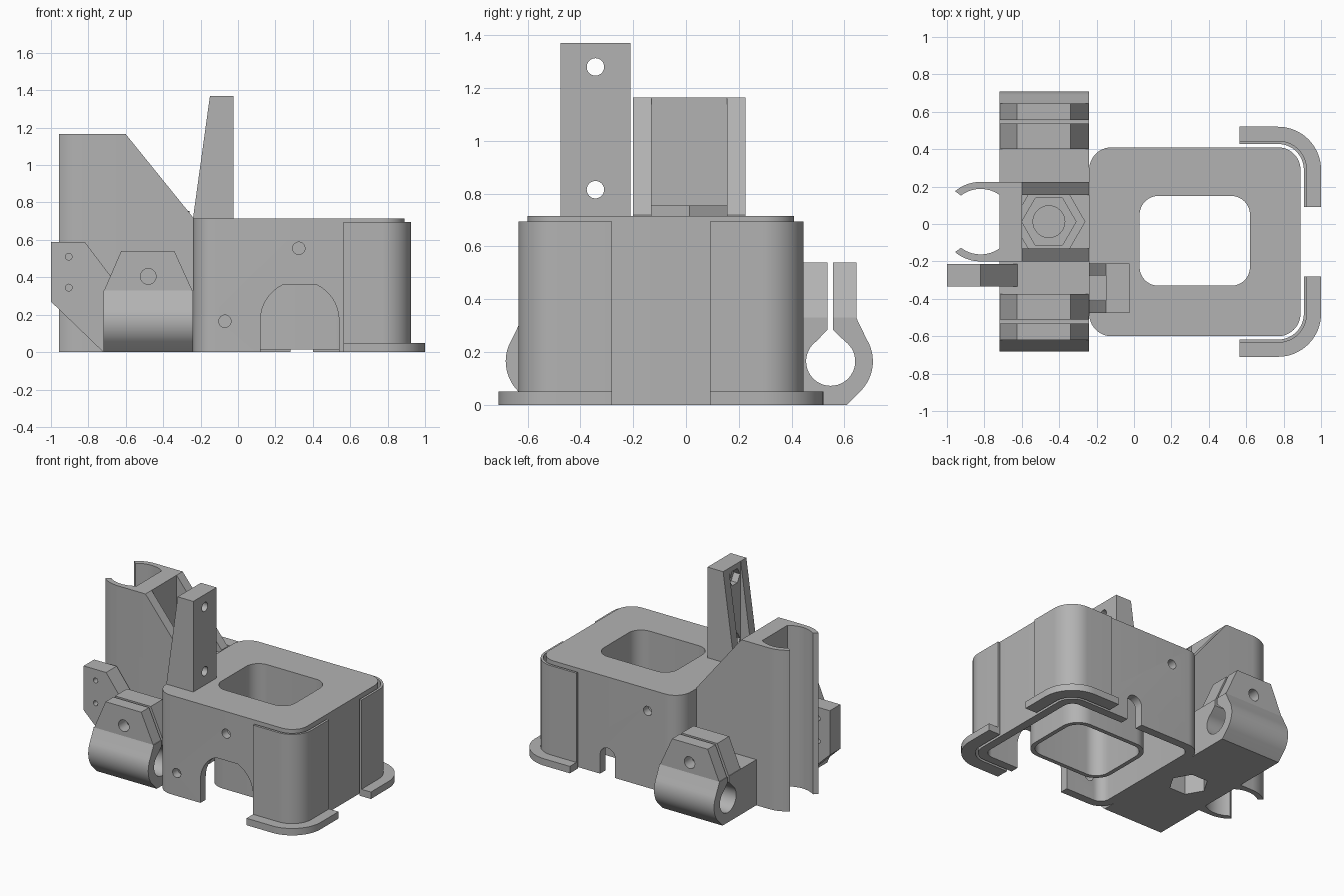
import bpy, bmesh
from math import sin, cos, radians

if "Cube" in bpy.data.objects:
    bpy.data.objects.remove(bpy.data.objects["Cube"])

GREY = (0.45, 0.45, 0.45, 1)
mat = bpy.data.materials.new("plain grey")
mat.use_nodes = True
mat.diffuse_color = GREY
mat.node_tree.nodes["Principled BSDF"].inputs["Base Color"].default_value = GREY


def arc(cx, cy, r, a0, a1, n=12):
    angles = [radians(a0 + (a1 - a0) * i / n) for i in range(n + 1)]
    return [(cx + r * cos(a), cy + r * sin(a)) for a in angles]


def circle(cx, cy, r, n=32):
    return arc(cx, cy, r, 0, 360, n)[:-1]


def rect(x0, x1, y0, y1):
    return [(x0, y0), (x1, y0), (x1, y1), (x0, y1)]


def round_rect(x0, x1, y0, y1, r):
    return (arc(x1 - r, y1 - r, r, 0, 90) + arc(x0 + r, y1 - r, r, 90, 180)
            + arc(x0 + r, y0 + r, r, 180, 270) + arc(x1 - r, y0 + r, r, 270, 360))


def prism(name, axis, pts, lo, hi):
    """Extrude a flat profile along one axis."""
    place = {"x": lambda p, t: (t, p[0], p[1]),
             "y": lambda p, t: (p[0], t, p[1]),
             "z": lambda p, t: (p[0], p[1], t)}[axis]
    bm = bmesh.new()
    ends = [[bm.verts.new(place(p, t)) for p in pts] for t in (lo, hi)]
    for loop in ends:
        bm.faces.new(loop)
    for i in range(len(pts)):
        j = (i + 1) % len(pts)
        bm.faces.new((ends[0][i], ends[0][j], ends[1][j], ends[1][i]))
    bmesh.ops.recalc_face_normals(bm, faces=bm.faces)
    mesh = bpy.data.meshes.new(name)
    bm.to_mesh(mesh)
    bm.free()
    mesh.materials.append(mat)
    ob = bpy.data.objects.new(name, mesh)
    bpy.context.collection.objects.link(ob)
    return ob


def cut(ob, axis, pts, lo, hi):
    """Subtract a prism and bake the result."""
    cutter = prism("cutter", axis, pts, lo, hi)
    cutter.hide_render = True
    mod = ob.modifiers.new("cut", "BOOLEAN")
    mod.operation, mod.solver, mod.object = "DIFFERENCE", "EXACT", cutter
    graph = bpy.context.evaluated_depsgraph_get()
    baked = bpy.data.meshes.new_from_object(ob.evaluated_get(graph))
    ob.modifiers.clear()
    ob.data = baked
    bpy.data.objects.remove(cutter)


# Hollow housing with arch, wire slot and screw holes
housing = prism("housing", "z", round_rect(-0.24, 0.89, -0.6, 0.41, 0.12), 0, 0.715)
cut(housing, "z", round_rect(-0.18, 0.83, -0.54, 0.35, 0.07), -0.1, 0.655)
well = round_rect(0.03, 0.62, -0.33, 0.15, 0.1)
cut(housing, "z", well, 0.5, 1)
arch = ([(0.12, -0.1)] + arc(0.33, 0.17, 0.21, 180, 115, 8)
        + arc(0.33, 0.17, 0.21, 65, 0, 8) + [(0.54, -0.1)])
cut(housing, "y", arch, -0.7, -0.45)
cut(housing, "y", [(0.28, -0.1), (0.4, -0.1)] + arc(0.34, 0.14, 0.06, 0, 180), 0.25, 0.5)
for x, z, y in ((0.325, 0.555, -0.6), (-0.07, 0.165, -0.6), (0.02, 0.555, 0.41)):
    cut(housing, "y", circle(x, z, 0.033), y - 0.1, y + 0.1)

# Inner tube of the housing
tube = prism("inner_tube", "z", round_rect(0, 0.65, -0.36, 0.18, 0.13), 0.015, 0.7)
cut(tube, "z", well, -0.1, 1)


# Corner guards with foot flanges
def guard_line(off):
    return [(0.565, 0.41 + off)] + arc(0.77, 0.29, 0.12 + off, 90, 0, 16) + [(0.89 + off, 0.09)]


def mirror_y(pts, centre):
    return [(x, 2 * centre - y) for x, y in pts]


for side in ("back", "front"):
    for part, outer, top in (("guard", 0.035, 0.695), ("foot", 0.11, 0.05)):
        pts = guard_line(0.018) + guard_line(outer)[::-1]
        if side == "front":
            pts = mirror_y(pts, -0.095)
        prism(f"{side}_corner_{part}", "z", pts, 0, top)

# Rod clamps, front and back, with split ears
MID = 0.0125


def across(pts, flip):
    return [(2 * MID - y, z) for y, z in pts] if flip else pts


for side, flip in (("back", False), ("front", True)):
    profile = ([(0.2, 0), (0.61, 0)] + arc(0.548, 0.165, 0.16, -42, 32)
               + [(0.645, 0.33), (0.2, 0.33)])
    body = prism(f"{side}_clamp", "x", across(profile, flip), -0.72, -0.24)
    y0, y1 = sorted(y for y, _ in across([(0.4, 0), (0.645, 0)], flip))
    trapezoid = [(-0.72, 0.32), (-0.24, 0.32), (-0.34, 0.54), (-0.625, 0.54)]
    ears = prism(f"{side}_clamp_ears", "y", trapezoid, y0, y1)
    keyhole = (arc(0.548, 0.165, 0.093, 125, 415, 36)
               + [(0.556, 0.285), (0.556, 0.7), (0.536, 0.7), (0.536, 0.285)])
    for ob in (body, ears):
        cut(ob, "x", across(keyhole, flip), -0.9, 0)
    cut(ears, "y", circle(-0.48, 0.405, 0.042), y0 - 0.1, y1 + 0.1)

# Central base with nut pockets
base = prism("base_block", "z", rect(-0.65, -0.22, -0.2, 0.225), 0, 0.7)
boss = prism("nut_boss", "z", circle(-0.455, MID, 0.195, 6), 0.62, 0.755)
for ob in (base, boss):
    cut(ob, "z", circle(-0.455, MID, 0.145, 6), 0.66, 0.9)
    cut(ob, "z", circle(-0.455, MID, 0.085), 0.4, 0.9)
cut(base, "z", circle(-0.455, MID, 0.13, 6), -0.1, 0.2)

# Tall column with open pipe cradle
half = ([(-0.6, 0.225)] + arc(-0.82, MID, 0.2125, 90, 130)
        + arc(-0.82, MID, 0.175, 127, 55))
prism("cradle_column", "z", half + mirror_y(half, MID)[::-1], 0, 1.165)
for side, y in (("front", -0.2), ("back", 0.155)):
    slope = [(-0.62, 0), (-0.24, 0), (-0.24, 0.72), (-0.6, 1.165), (-0.62, 1.165)]
    prism(f"{side}_column_rib", "y", slope, y, y + 0.07)

# Side bracket plate with two small holes
bracket = prism("side_bracket", "y", [(-1, 0.27), (-0.72, 0), (-0.6, 0), (-0.6, 0.3),
                                      (-0.82, 0.59), (-1, 0.59)], -0.335, -0.215)
for z in (0.345, 0.51):
    cut(bracket, "y", circle(-0.905, z, 0.018, 16), -0.5, 0)

# Upright post with drilled plate and tapered ribs
post = prism("post_plate", "x", rect(-0.475, -0.21, 0.7, 1.37), -0.15, -0.025)
for z in (0.815, 1.28):
    cut(post, "x", circle(-0.343, z, 0.033), -0.3, 0.1)
    cut(post, "x", circle(-0.343, z, 0.06, 6), -0.2, -0.1)
for side, y in (("front", -0.475), ("back", -0.275)):
    prism(f"{side}_post_rib", "y", [(-0.24, 0.7), (-0.14, 0.7), (-0.14, 1.37), (-0.15, 1.37),
                                    (-0.24, 0.72)], y, y + 0.065)

# Smooth curved walls, keep edges sharp
bpy.ops.object.select_all(action="DESELECT")
for ob in bpy.context.scene.objects:
    if ob.type == "MESH":
        ob.select_set(True)
        bpy.context.view_layer.objects.active = ob
bpy.ops.object.shade_smooth_by_angle(angle=radians(30))
